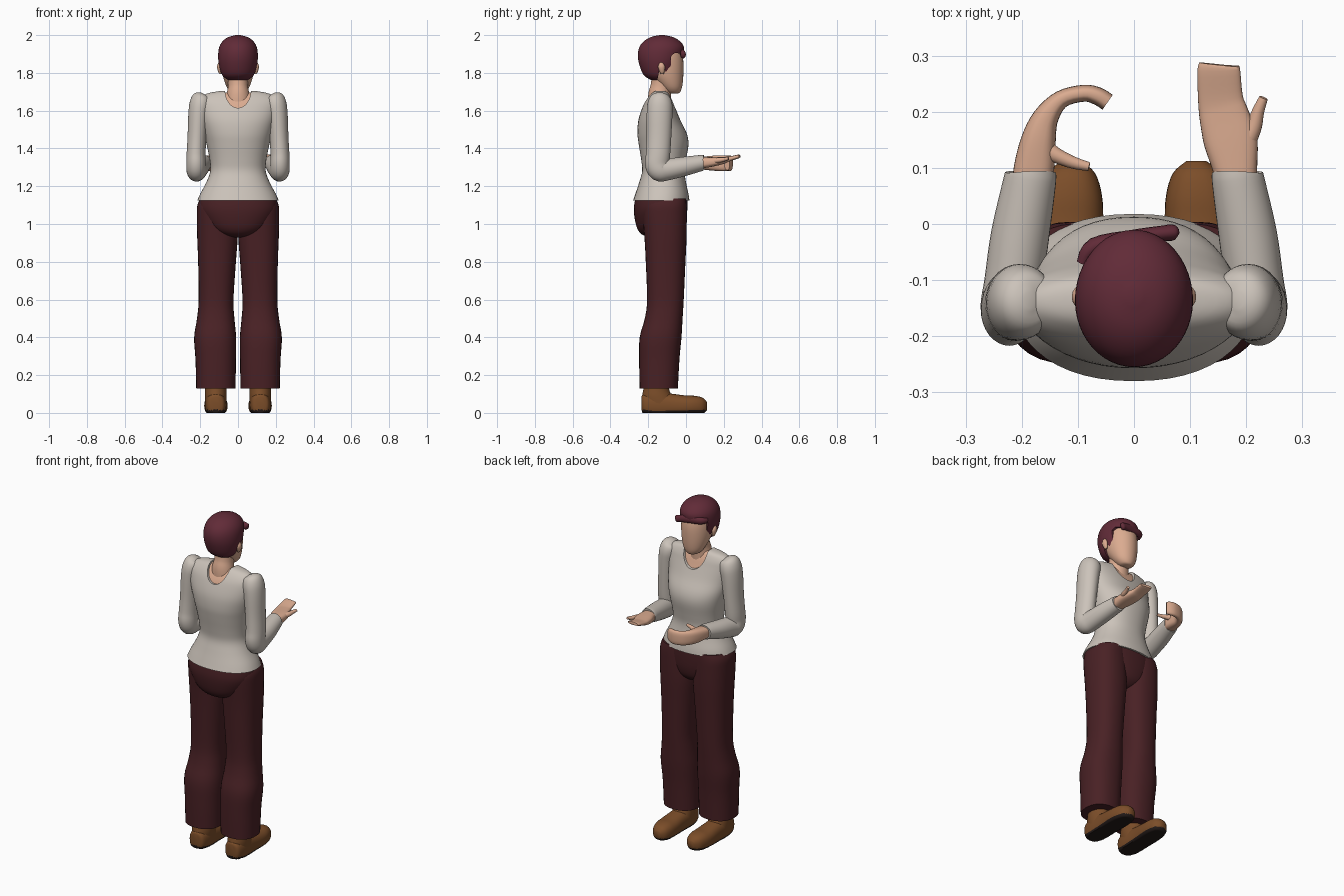
import bpy, bmesh, math
from mathutils import Vector


def material(name, r, g, b):
    m = bpy.data.materials.new(name)
    m.diffuse_color = (r, g, b, 1)
    return m


SKIN = material("skin", .71, .41, .28)
HAIR = material("dark red hair", .12, .024, .039)
KNIT = material("cream knit", .60, .545, .49)
CLOTH = material("maroon cloth", .066, .015, .018)
LEATHER = material("brown leather", .20, .075, .022)
SOLE = material("dark sole", .016, .01, .009)
X, Y, Z = Vector((1, 0, 0)), Vector((0, 1, 0)), Vector((0, 0, 1))


def finish(ob, angle=50):
    bpy.ops.object.select_all(action='DESELECT')
    ob.select_set(True)
    bpy.context.view_layer.objects.active = ob
    bpy.ops.object.shade_smooth_by_angle(angle=math.radians(angle))


def to_object(name, bm, mat):
    bmesh.ops.recalc_face_normals(bm, faces=bm.faces)
    me = bpy.data.meshes.new(name)
    bm.to_mesh(me)
    bm.free()
    ob = bpy.data.objects.new(name, me)
    bpy.context.collection.objects.link(ob)
    if mat:
        me.materials.append(mat)
    return ob


def smooth_path(rows, steps):
    """Catmull-Rom through rows of (x, y, z, radius a, radius b)."""
    out = []
    for i in range(len(rows) - 1):
        p = [rows[max(i - 1, 0)], rows[i], rows[i + 1], rows[min(i + 2, len(rows) - 1)]]
        for k in range(steps):
            t = k / steps
            out.append([.5 * (2 * b + (c - a) * t + (2 * a - 5 * b + 4 * c - d) * t * t
                              + (3 * b - a - 3 * c + d) * t ** 3) for a, b, c, d in zip(*p)])
    return out + [list(rows[-1])]


def tube(name, rows, mat, ref=X, axis=None, n=2.0, sx=1, segs=32, steps=4, floor=None):
    """Superelliptic sections along a path; radius a runs along ref, b across it."""
    rows = smooth_path(rows, steps)
    pos = [Vector(r[:3]) for r in rows]
    bm = bmesh.new()
    rings = []
    for i, r in enumerate(rows):
        t = axis or (pos[min(i + 1, len(pos) - 1)] - pos[max(i - 1, 0)]).normalized()
        side = (ref - t * ref.dot(t)).normalized()
        up = t.cross(side)
        ring = []
        for k in range(segs):
            c, s = math.cos(math.tau * k / segs), math.sin(math.tau * k / segs)
            u = math.copysign(abs(c) ** (2 / n), c) * max(r[3], .002)
            v = math.copysign(abs(s) ** (2 / n), s) * max(r[4], .002)
            p = pos[i] + side * u + up * v
            if floor is not None:
                p.z = max(p.z, floor)
            ring.append(bm.verts.new((p.x * sx, p.y, p.z)))
        rings.append(ring)
    for a, b in zip(rings, rings[1:]):
        for k in range(segs):
            j = (k + 1) % segs
            bm.faces.new((a[k], a[j], b[j], b[k]))
    bm.faces.new(rings[0])
    bm.faces.new(rings[-1])
    ob = to_object(name, bm, mat)
    finish(ob)
    return ob


def stack(name, rows, mat, **kw):
    """Level sections given as (z, centre x, half width, y back, y front)."""
    return tube(name, [(cx, (y0 + y1) / 2, z, w, (y1 - y0) / 2) for z, cx, w, y0, y1 in rows],
                mat, axis=Z, **kw)


def cut(ob, cutter):
    mod = ob.modifiers.new("cut", 'BOOLEAN')
    mod.object, mod.operation, mod.solver = cutter, 'DIFFERENCE', 'EXACT'
    bpy.ops.object.select_all(action='DESELECT')
    ob.select_set(True)
    bpy.context.view_layer.objects.active = ob
    bpy.ops.object.modifier_apply(modifier=mod.name)
    bpy.data.objects.remove(cutter)
    finish(ob, 40)


# Sweater body with a round neckline, and the skin underneath
TORSO = [(1.125, 0, .215, -.28, .018), (1.16, 0, .20, -.268, .013), (1.22, 0, .168, -.248, 0),
         (1.28, 0, .147, -.232, -.008), (1.34, 0, .15, -.237, 0), (1.42, 0, .166, -.25, .013),
         (1.48, 0, .18, -.257, .004), (1.55, 0, .195, -.252, -.03), (1.62, 0, .208, -.23, -.058),
         (1.66, 0, .205, -.21, -.073), (1.69, 0, .165, -.187, -.088), (1.705, 0, .09, -.17, -.1)]
torso = stack("sweater_body", TORSO, KNIT, n=2.2, segs=48)
cut(torso, tube("neckline_cutter", [(0, -.4, 1.70, .052, .07), (0, .2, 1.70, .095, .125)], None, axis=Y))
stack("chest", [(z - .01, 0, w - .012, a + .01, b - .01) for z, _, w, a, b in TORSO[6:]],
      SKIN, n=2.2, segs=48)
tube("neck", [(0, -.142, 1.60, .075, .06), (0, -.14, 1.68, .062, .06),
              (0, -.13, 1.73, .053, .057), (0, -.12, 1.80, .055, .06)], SKIN)

# Head
stack("face", [(1.692, 0, .02, -.09, -.04), (1.70, 0, .04, -.11, -.03), (1.73, 0, .062, -.14, -.02),
               (1.79, 0, .081, -.19, -.014), (1.86, 0, .088, -.22, -.014),
               (1.91, 0, .084, -.22, -.025), (1.95, 0, .06, -.19, -.05)], SKIN)
hair = stack("hair", [(1.762, 0, .055, -.185, -.09), (1.79, 0, .085, -.225, -.06),
                      (1.85, 0, .102, -.249, -.03), (1.90, 0, .105, -.255, -.014),
                      (1.94, 0, .098, -.245, -.012), (1.97, 0, .079, -.22, -.035),
                      (1.99, 0, .05, -.185, -.07), (2.0, 0, .012, -.14, -.115)], HAIR, segs=48)
# Face opening with sideburns
bm = bmesh.new()
outline = [(.1, 1.70), (.1, 1.895), (-.06, 1.905), (-.078, 1.89), (-.08, 1.81), (-.105, 1.80),
           (-.115, 1.82), (-.14, 1.82), (-.15, 1.77), (-.15, 1.70)]
face = bm.faces.new([bm.verts.new((-.2, y, z)) for y, z in outline])
ext = bmesh.ops.extrude_face_region(bm, geom=[face])["geom"]
bmesh.ops.translate(bm, vec=(.4, 0, 0), verts=[v for v in ext if isinstance(v, bmesh.types.BMVert)])
cut(hair, to_object("face_cutter", bm, None))
# Swept fringe
tube("fringe", [(-.09, -.07, 1.905, .012, .015), (-.07, -.04, 1.91, .016, .02),
                (0, -.024, 1.908, .014, .022), (.05, -.017, 1.902, .014, .02),
                (.07, -.015, 1.895, .014, .02), (.078, -.016, 1.892, .004, .008)],
     HAIR, ref=Y, segs=16)

for side, sx in (("left", -1), ("right", 1)):
    # Ear
    tube(side + "_ear", [(.092, -.125, 1.795, .006, .008), (.096, -.127, 1.81, .010, .014),
                         (.099, -.13, 1.835, .012, .018), (.098, -.132, 1.855, .005, .008)],
         SKIN, sx=sx, segs=12)
    # Sleeve, bent at the elbow
    tube(side + "_sleeve", [(.185, -.135, 1.69, .012, .015), (.19, -.136, 1.677, .045, .048),
                            (.198, -.138, 1.64, .057, .065), (.208, -.14, 1.58, .055, .068),
                            (.217, -.143, 1.46, .05, .065), (.222, -.148, 1.37, .05, .064),
                            (.222, -.153, 1.32, .051, .064), (.221, -.14, 1.288, .052, .062),
                            (.215, -.105, 1.288, .052, .058), (.203, -.02, 1.303, .052, .052),
                            (.186, .075, 1.322, .047, .043), (.184, .09, 1.324, .045, .041)],
         KNIT, sx=sx)
    # Trouser leg
    stack(side + "_trouser_leg", [(.13, .117, .104, -.245, -.043), (.28, .118, .107, -.248, -.035),
                                  (.40, .121, .111, -.245, -.024), (.50, .118, .099, -.218, -.018),
                                  (.60, .116, .092, -.206, -.012), (.80, .111, .1, -.213, -.003),
                                  (.93, .109, .107, -.22, .003), (1.05, .112, .106, -.23, .004),
                                  (1.10, .112, .103, -.23, .003), (1.135, .105, .095, -.22, 0)],
          CLOTH, sx=sx, n=2.3)
    # Shoe with dark sole, and its ankle
    shoe = tube(side + "_shoe", [(.118, -.236, .055, .02, .03), (.118, -.225, .045, .045, .055),
                                 (.118, -.17, .042, .056, .07), (.118, -.08, .04, .058, .062),
                                 (.117, 0, .038, .062, .054), (.115, .05, .038, .058, .052),
                                 (.113, .09, .036, .044, .043), (.111, .112, .036, .018, .02)],
                LEATHER, axis=Y, sx=sx, n=2.4, floor=.0)
    shoe.data.materials.append(SOLE)
    for p in shoe.data.polygons:
        p.material_index = int(p.center.z < .016)
    stack(side + "_ankle", [(.05, .118, .057, -.23, -.05), (.09, .118, .058, -.232, -.075),
                            (.13, .118, .056, -.225, -.09), (.2, .118, .055, -.22, -.09)],
          LEATHER, sx=sx)

# Seat of the trousers
stack("trouser_seat", [(.928, 0, .04, -.17, -.07), (.94, 0, .09, -.225, -.04),
                       (.97, 0, .145, -.255, -.012), (1.02, 0, .182, -.27, .002),
                       (1.08, 0, .207, -.276, .007), (1.14, 0, .205, -.268, .008)],
      CLOTH, n=2.2, segs=48)

# Open hand, palm up
tube("right_hand", [(.184, .06, 1.322, .034, .03), (.18, .1, 1.325, .04, .028),
                    (.172, .15, 1.33, .048, .024), (.16, .195, 1.336, .044, .018),
                    (.154, .225, 1.343, .040, .013), (.151, .275, 1.357, .038, .010),
                    (.151, .284, 1.359, .034, .007)], SKIN, n=2.8)
tube("right_thumb", [(.19, .13, 1.332, .02, .018), (.212, .17, 1.337, .015, .014),
                     (.221, .2, 1.342, .011, .011), (.231, .225, 1.347, .008, .008)], SKIN, segs=16)
# Curled hand
tube("left_hand", [(-.184, .06, 1.322, .03, .034), (-.178, .1, 1.322, .035, .036),
                   (-.17, .15, 1.322, .04, .031), (-.157, .19, 1.322, .041, .023),
                   (-.13, .222, 1.322, .041, .016), (-.09, .233, 1.322, .041, .015),
                   (-.065, .228, 1.322, .04, .016), (-.047, .217, 1.322, .037, .016)],
     SKIN, ref=Z, n=2.8)
tube("left_thumb", [(-.17, .14, 1.335, .018, .02), (-.14, .123, 1.34, .014, .014),
                    (-.11, .11, 1.342, .011, .011), (-.08, .102, 1.344, .008, .008)],
     SKIN, ref=Z, segs=16)
